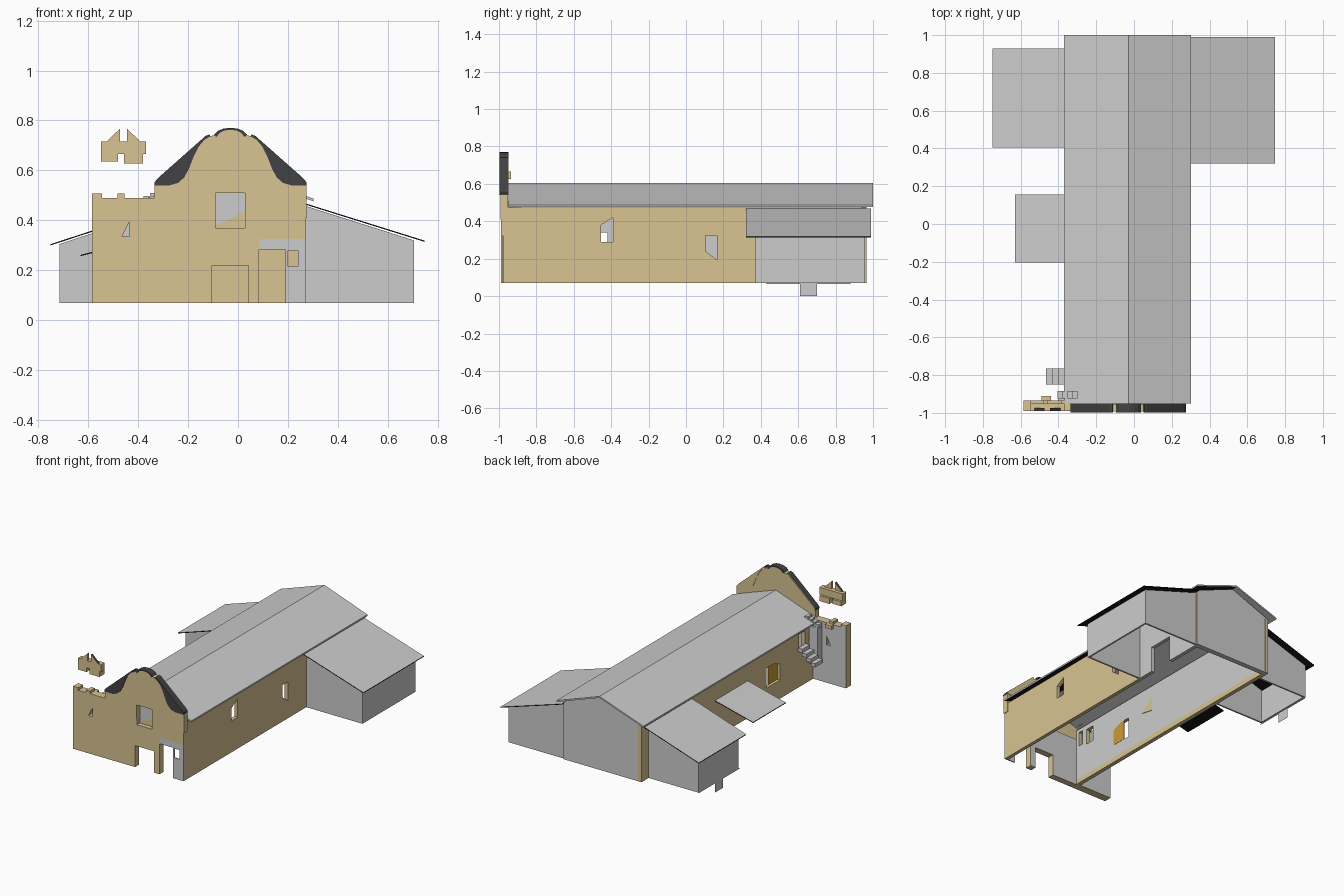
import bpy, bmesh

if "Cube" in bpy.data.objects:
    bpy.data.objects.remove(bpy.data.objects["Cube"])


def material(name, r, g, b):
    m = bpy.data.materials.new(name)
    m.use_nodes = True
    m.diffuse_color = (r, g, b, 1)
    m.node_tree.nodes["Principled BSDF"].inputs["Base Color"].default_value = (r, g, b, 1)
    return m


TAN = material("tan plaster", 0.69, 0.55, 0.29)
GREY = material("plain grey", 0.605, 0.605, 0.605)
DARK = material("dark coping", 0.055, 0.055, 0.058)
BLACK = material("roof underside", 0.008, 0.006, 0.007)
OCHRE = material("ochre shutter", 0.6, 0.33, 0.035)
PLACE = {"x": lambda p, d: (d, p[0], p[1]),
         "y": lambda p, d: (p[0], d, p[1]),
         "z": lambda p, d: (p[0], p[1], d)}


def prism(name, axis, pts, a, b, mat=None):
    """Extrude a flat outline along an axis from a to b."""
    bm = bmesh.new()
    lo = [bm.verts.new(PLACE[axis](p, a)) for p in pts]
    hi = [bm.verts.new(PLACE[axis](p, b)) for p in pts]
    bm.faces.new(lo)
    bm.faces.new(hi[::-1])
    for i in range(len(pts)):
        j = (i + 1) % len(pts)
        bm.faces.new((lo[i], hi[i], hi[j], lo[j]))
    bmesh.ops.recalc_face_normals(bm, faces=bm.faces)
    me = bpy.data.meshes.new(name)
    bm.to_mesh(me)
    bm.free()
    ob = bpy.data.objects.new(name, me)
    bpy.context.collection.objects.link(ob)
    if mat:
        me.materials.append(mat)
    return ob


def rect(u0, u1, v0, v1):
    return [(u0, v0), (u1, v0), (u1, v1), (u0, v1)]


def box(name, x, y, z, mat):
    return prism(name, "z", rect(*x, *y), *z, mat)


def cut(ob, axis, pts, a, b):
    """Cut an opening through a wall."""
    cutter = prism("cutter", axis, pts, a, b)
    cutter.hide_render = True
    mod = ob.modifiers.new("opening", "BOOLEAN")
    mod.operation, mod.solver, mod.object = "DIFFERENCE", "EXACT", cutter
    bpy.context.view_layer.objects.active = ob
    bpy.ops.object.modifier_apply(modifier=mod.name)
    bpy.data.objects.remove(cutter)


def paint(ob, mat, rule):
    """Give a second colour to faces picked by their normal."""
    ob.data.materials.append(mat)
    for f in ob.data.polygons:
        f.material_index = 1 if rule(f.normal) else 0


def roof(name, line, y0, y1, t, dark_rule):
    under = [(x, z - t) for x, z in reversed(line)]
    ob = prism(name, "y", line + under, y0, y1, GREY)
    paint(ob, BLACK, dark_rule)


MID, FLOOR = -0.03, 0.07
LEFT, RIGHT = 0.27, -0.33

# Nave side walls, plastered outside and grey inside
left_wall = prism("nave_left_wall", "x", rect(-0.978, 0.37, FLOOR, 0.475), LEFT - 0.025, LEFT, TAN)
cut(left_wall, "x", [(-0.455, 0.29), (-0.39, 0.29), (-0.39, 0.42), (-0.455, 0.38)], 0.2, 0.3)
cut(left_wall, "x", [(0.105, 0.24), (0.165, 0.195), (0.165, 0.325), (0.105, 0.325)], 0.2, 0.3)
paint(left_wall, GREY, lambda n: n.x < -0.9)
inner = prism("nave_left_wall_in_wing", "x", rect(0.37, 0.95, FLOOR, 0.475), LEFT - 0.025, LEFT, GREY)
cut(inner, "x", rect(0.5, 0.68, 0, 0.25), 0.2, 0.3)
right_wall = prism("nave_right_wall", "x", rect(-0.945, 0.965, FLOOR, 0.475), RIGHT, RIGHT + 0.025, TAN)
cut(right_wall, "x", [(-0.57, 0.2), (-0.42, 0.2), (-0.42, 0.34), (-0.5, 0.34), (-0.57, 0.31)], -0.4, -0.2)
cut(right_wall, "x", rect(-0.92, -0.885, 0.35, 0.45), -0.4, -0.2)
cut(right_wall, "x", rect(-0.845, -0.78, 0.33, 0.44), -0.4, -0.2)
paint(right_wall, GREY, lambda n: n.x > 0.9)
prism("shutter", "x", [(-0.57, 0.2), (-0.465, 0.2), (-0.465, 0.34), (-0.5, 0.34), (-0.57, 0.31)],
      RIGHT + 0.02, RIGHT + 0.026, OCHRE)
prism("inner_wall_patch", "x", [(-0.28, 0.31), (-0.18, 0.29), (-0.18, 0.39)],
      RIGHT + 0.025, RIGHT + 0.028, TAN)
box("inner_base_band", (RIGHT + 0.025, RIGHT + 0.029), (-0.94, 0.93), (FLOOR, 0.105), TAN)

# Back gable wall with plastered lining, and nave roof
prism("back_wall", "y", [(RIGHT, FLOOR), (LEFT, FLOOR), (LEFT, 0.475), (MID, 0.59), (RIGHT, 0.475)],
      0.935, 0.964, GREY)
box("back_wall_lining", (RIGHT + 0.025, LEFT - 0.025), (0.928, 0.935), (FLOOR, 0.43), TAN)
box("back_corner_strip", (LEFT - 0.01, LEFT + 0.004), (0.952, 0.963), (FLOOR, 0.46), TAN)
roof("nave_roof", [(-0.37, 0.487), (MID, 0.605), (0.303, 0.487)], -0.95, 1.0, 0.011,
     lambda n: n.z < -0.5 and n.x < 0)


def wing(name, x_in, x_out, y0, y1, z_in, z_out):
    """Lean-to room of thin walls, open below."""
    s = 1 if x_out > 0 else -1
    side = [(x_in, FLOOR), (x_out, FLOOR), (x_out, z_out), (x_in, z_in)]
    prism(name + "_front_wall", "y", side, y0, y0 + 0.012, GREY)
    prism(name + "_back_wall", "y", side, y1 - 0.012, y1, GREY)
    box(name + "_end_wall", sorted((x_out - s * 0.012, x_out)), (y0, y1), (FLOOR, z_out), GREY)


def faces_down_or_out(n):
    return n.z < 0.5


wing("left_wing", LEFT, 0.705, 0.37, 0.955, 0.458, 0.32)
roof("left_wing_roof", [(0.27, 0.468), (0.747, 0.319)], 0.32, 0.99, 0.005, faces_down_or_out)
wing("right_wing", RIGHT, -0.715, 0.44, 0.885, 0.432, 0.305)
roof("right_wing_roof", [(-0.75, 0.305), (-0.33, 0.442)], 0.405, 0.93, 0.005, faces_down_or_out)
prism("right_wing_footing", "x",
      [(0.43, 0.07), (0.88, 0.07), (0.88, 0.064), (0.70, 0.064), (0.70, 0),
       (0.61, 0), (0.61, 0.064), (0.43, 0.064)], -0.715, -0.714, GREY)
roof("porch_roof", [(-0.63, 0.262), (-0.335, 0.335)], -0.205, 0.157, 0.005, faces_down_or_out)

# Facade with door, corner opening and window
window = rect(-0.09, 0.028, 0.37, 0.51)
facade = prism("facade", "y", rect(RIGHT, LEFT, FLOOR, 0.41), -0.99, -0.945, TAN)
cut(facade, "y", rect(-0.105, 0.042, 0, 0.22), -1.1, -0.9)
cut(facade, "y", rect(0.085, 0.3, 0, 0.325), -1.1, -0.9)
cut(facade, "y", window, -1.1, -0.9)
paint(facade, GREY, lambda n: n.y > 0.9)
box("corner_lintel", (0.085, 0.27), (-0.988, -0.98), (0.283, 0.325), GREY)
panel = prism("corner_panel", "y", rect(0.19, 0.27, FLOOR, 0.283), -0.988, -0.98, GREY)
cut(panel, "y", rect(0.2, 0.24, 0.215, 0.28), -1.1, -0.9)
prism("window_sill", "y", [(-0.09, 0.37), (0.028, 0.37), (0.028, 0.438), (-0.09, 0.378)], -0.958, -0.953, TAN)
prism("window_pane", "y", [(-0.09, 0.378), (0.028, 0.438), (0.028, 0.51), (-0.09, 0.51)], -0.958, -0.953, GREY)

# Curved gable and its dark coping; outlines mirrored about the middle
HALF = 0.305
curve = [(HALF, 0.54), (0.245, 0.54), (0.21, 0.55), (0.185, 0.572), (0.165, 0.61), (0.148, 0.655),
         (0.128, 0.695), (0.105, 0.722), (0.08, 0.737), (0.06, 0.743), (0.045, 0.755), (0.02, 0.764)]
right_edge = [(MID - d, z) for d, z in curve]
left_edge = [(MID + d, z) for d, z in reversed(curve)]
gable = prism("gable", "y", [(MID - HALF, 0.41)] + right_edge + left_edge + [(MID + HALF, 0.41)],
              -0.993, -0.952, TAN)
cut(gable, "y", window, -1.1, -0.9)
for s, side in ((1, "left"), (-1, "right")):
    lower = [(MID + s * d, z) for d, z in curve[:9]]
    outer = [(MID + s * d, z) for d, z in ((0.085, 0.744), (0.1, 0.738), (0.29, 0.57), (HALF, 0.552))]
    prism(side + "_coping", "y", lower + outer, -0.997, -0.953, DARK)
    prism(side + "_coping_backing", "y", lower + outer, -0.953, -0.949, TAN)
cap = [(-0.066, 0.742), (-0.052, 0.758), (-0.03, 0.767), (0, 0.771), (0.03, 0.767), (0.052, 0.758), (0.066, 0.742)]
arch = [(MID + d, z) for d, z in cap]
prism("top_coping", "y", arch + [(MID + d * 0.85, z - 0.008) for d, z in reversed(cap)], -0.997, -0.95, DARK)

# Side wall with broken top and slit
side_wall = prism("side_wall", "y",
                  [(-0.585, FLOOR), (RIGHT, FLOOR), (RIGHT, 0.49), (-0.455, 0.49), (-0.455, 0.508),
                   (-0.483, 0.508), (-0.483, 0.49), (-0.545, 0.49), (-0.545, 0.508), (-0.585, 0.508)],
                  -0.99, -0.935, TAN)
cut(side_wall, "y", [(-0.465, 0.335), (-0.435, 0.335), (-0.435, 0.395)], -1.1, -0.9)
paint(side_wall, GREY, lambda n: n.y > 0.9)
box("side_wall_block", (-0.49, -0.44), (-0.935, -0.91), (0.465, 0.49), TAN)

# Detached belfry: body, two deeper feet, two thin peaks with dark slopes
box("belfry_body", (-0.548, -0.368), (-0.99, -0.95), (0.665, 0.715), TAN)
box("belfry_right_foot", (-0.548, -0.48), (-0.99, -0.935), (0.635, 0.666), TAN)
box("belfry_left_foot", (-0.457, -0.38), (-0.99, -0.935), (0.627, 0.666), TAN)
for side, foot, top in (("right", -0.527, -0.473), ("left", -0.39, -0.445)):
    peak = prism(f"belfry_{side}_peak", "y", [(foot, 0.715), (top, 0.715), (top, 0.767)], -0.99, -0.974, TAN)
    paint(peak, DARK, lambda n: n.z > 0.5)

# Steps behind the side wall
for i in range(4):
    x = -0.465 + i * 0.033
    box(f"lower_step_{i + 1}", (x, x + 0.034), (-0.85, -0.765), (0.25 + i * 0.025, 0.275 + i * 0.025), GREY)
    x = -0.405 + i * 0.026
    box(f"upper_step_{i + 1}", (x, x + 0.027), (-0.925, -0.885), (0.46 + i * 0.012, 0.485 + i * 0.012), GREY)
box("stair_post", (-0.40, -0.335), (-0.934, -0.885), (0.2, 0.46), GREY)
